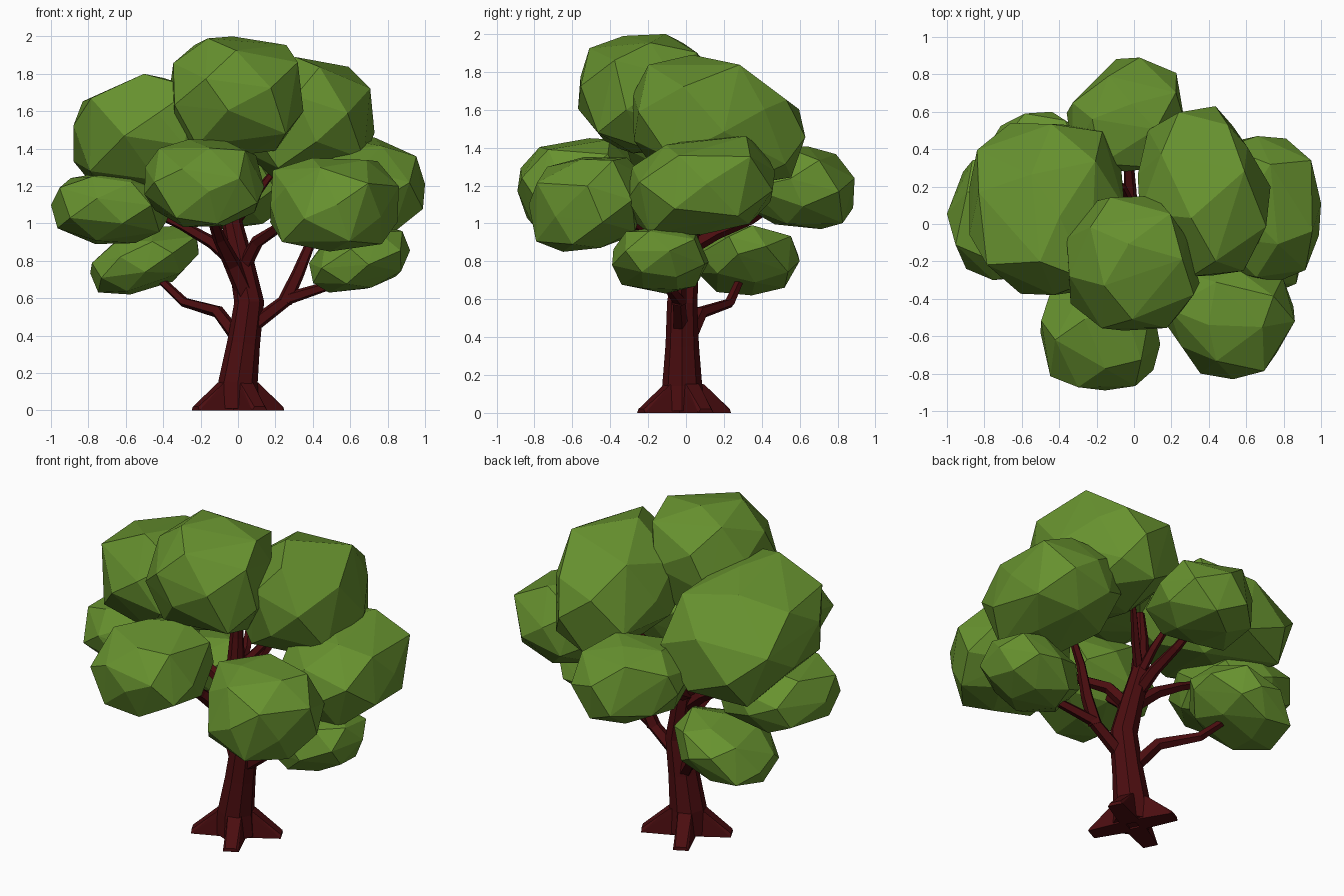
import bpy, bmesh, math, random
from mathutils import Vector

if "Cube" in bpy.data.objects:
    bpy.data.objects.remove(bpy.data.objects["Cube"])

random.seed(4)


def material(name, rgb):
    m = bpy.data.materials.new(name)
    m.diffuse_color = (*rgb, 1)
    m.use_nodes = True
    m.node_tree.nodes["Principled BSDF"].inputs["Base Color"].default_value = m.diffuse_color
    return m


LEAF = material("leaf green", (0.135, 0.285, 0.028))
BARK = material("dark red bark", (0.07, 0.004, 0.005))


def finish(name, bm, mat):
    bmesh.ops.recalc_face_normals(bm, faces=bm.faces)
    mesh = bpy.data.meshes.new(name)
    bm.to_mesh(mesh)
    bm.free()
    mesh.materials.append(mat)
    ob = bpy.data.objects.new(name, mesh)
    bpy.context.collection.objects.link(ob)
    return ob


def hull(name, points, mat):
    bm = bmesh.new()
    for p in points:
        bm.verts.new(p)
    bmesh.ops.convex_hull(bm, input=bm.verts)
    loose = [v for v in bm.verts if not v.link_faces]
    bmesh.ops.delete(bm, geom=loose, context='VERTS')
    return finish(name, bm, mat)


def clump(name, lo, hi, shear=(0, 0), trims=(), boxy=3.0, count=26):
    """Faceted, slightly boxy leaf clump filling the box lo..hi, trimmed by planes."""
    pts, turn = [], random.uniform(0, 6.28)
    for i in range(count):
        z = 1 - 2 * (i + 0.5) / count
        r = math.sqrt(1 - z * z)
        a = i * 2.39996 + turn
        v = Vector((r * math.cos(a), r * math.sin(a), z))
        v += Vector([random.uniform(-0.1, 0.1) for _ in range(3)])
        v /= sum(abs(c) ** boxy for c in v) ** (1 / boxy)
        v.z += shear[0] * v.x + shear[1] * v.y
        pts.append(v)
    for k in range(3):
        a, b = min(p[k] for p in pts), max(p[k] for p in pts)
        for p in pts:
            p[k] = lo[k] + (p[k] - a) / (b - a) * (hi[k] - lo[k])
    for direction, limit in trims:
        d = Vector(direction).normalized()
        for p in pts:
            p -= d * max(0, p.dot(d) - limit)
    return hull(name, pts, LEAF)


def limb(name, path, radii, sides=6):
    """Tapered tube along a path, with flat sides."""
    bm = bmesh.new()
    pts = [Vector(p) for p in path]
    rings = []
    for i, p in enumerate(pts):
        d = (pts[min(i + 1, len(pts) - 1)] - pts[max(i - 1, 0)]).normalized()
        if i == 0 and p.z == 0:
            d = Vector((0, 0, 1))
        u = (Vector((0, 1, 0)) - d * d.y).normalized()
        w = d.cross(u)
        rings.append([bm.verts.new(p + radii[i] * (
            u * math.cos(2 * math.pi * k / sides) + w * math.sin(2 * math.pi * k / sides)))
            for k in range(sides)])
    for a, b in zip(rings, rings[1:]):
        for k in range(sides):
            n = (k + 1) % sides
            bm.faces.new((a[k], a[n], b[n], b[k]))
    bm.faces.new(rings[0])
    bm.faces.new(rings[-1])
    return finish(name, bm, BARK)


D = Vector((0.82, 0.57, 0))   # diagonal used for trimming

# Leaf clumps: upper crown
clump("crown_top_front", (-0.36, -0.57, 1.37), (0.35, 0.15, 2.0), trims=[(D, 0.19)], boxy=3)
clump("crown_top_left", (-0.88, -0.38, 1.1), (-0.05, 0.54, 1.80), (0, -0.3),
      [(D, 0.20), (-D, 0.77)])
clump("crown_top_right", (0.02, -0.28, 1.19), (0.73, 0.63, 1.89), (0, -0.12),
      [(D, 0.733), ((0, 0.6, 0.8), 1.64)])
# Leaf clumps: middle ring
clump("crown_left", (-1.0, -0.3, 0.89), (-0.36, 0.38, 1.28), boxy=2.5)
clump("crown_front", (-0.5, -0.89, 0.98), (0.14, -0.28, 1.45), (0, 0.15))
clump("crown_front_right", (0.14, -0.83, 0.85), (0.86, -0.22, 1.35), (0, 0.15),
      [(-D, 0.165), ((0.82, -0.57, 0), 1.02)])
clump("crown_right", (0.36, -0.31, 0.93), (1.0, 0.47, 1.46), (0, 0.2))
clump("crown_back", (-0.36, 0.28, 0.97), (0.27, 0.89, 1.41), (0, -0.15),
      [((-1, 1, 0), 0.69)])
# Leaf clumps: low side branches
clump("low_clump_left", (-0.79, 0.06, 0.62), (-0.21, 0.6, 0.99), (0.45, 0), boxy=2.5)
clump("low_clump_right", (0.38, -0.39, 0.63), (0.92, 0.12, 0.99), (0.3, 0), boxy=2.5)

# Trunk
limb("trunk",
     [(0, -0.02, 0.01), (0, -0.02, 0.15), (0.03, -0.02, 0.36), (0.06, -0.02, 0.58),
      (0.02, 0, 0.78), (-0.03, 0.02, 1.0), (-0.03, 0.03, 1.2), (-0.02, 0.03, 1.37)],
     [0.115, 0.105, 0.088, 0.08, 0.068, 0.055, 0.04, 0.025], 8)

# Root flares
for i in range(4):
    a = math.radians(27 + 90 * i)
    out, side = Vector((math.cos(a), math.sin(a), 0)), Vector((-math.sin(a), math.cos(a), 0))
    pts = []
    for r, half, top in ((0.03, 0.06, 0.17), (0.1, 0.055, 0.15), (0.255, 0.045, 0.02)):
        for s in (-half, half):
            for z in (0, top):
                pts.append(out * r + side * (s if z == 0 else s * 0.7) + Vector((0, -0.01, z)))
    hull(f"root_{i + 1}", pts, BARK)

# Branches
branches = {
    "branch_low_left": [(0.02, 0, 0.36), (-0.11, 0.08, 0.53), (-0.29, 0.23, 0.58), (-0.5, 0.32, 0.78)],
    "branch_low_right": [(0.06, -0.03, 0.44), (0.27, -0.04, 0.6), (0.46, -0.09, 0.66), (0.62, -0.13, 0.78)],
    "branch_right": [(0.25, -0.04, 0.58), (0.32, -0.03, 0.73), (0.39, 0, 0.9), (0.52, 0.04, 1.1)],
    "branch_front": [(0.06, -0.02, 0.58), (-0.03, -0.09, 0.78), (-0.1, -0.22, 0.92), (-0.16, -0.45, 1.1)],
    "branch_front_right": [(0.02, 0.0, 0.75), (0.1, -0.1, 0.9), (0.22, -0.24, 0.98), (0.38, -0.4, 1.06)],
    "branch_left": [(0.0, 0.0, 0.78), (-0.14, 0.03, 0.9), (-0.3, 0.05, 0.99), (-0.5, 0.05, 1.08)],
    "branch_back": [(-0.02, 0.0, 0.86), (-0.02, 0.16, 0.95), (-0.03, 0.34, 1.02), (-0.05, 0.5, 1.12)],
    "branch_upper_left": [(-0.02, 0.03, 0.98), (-0.03, 0.13, 1.1), (-0.06, 0.2, 1.2), (-0.16, 0.25, 1.3)],
    "branch_upper_right": [(-0.02, 0.02, 1.0), (0.07, 0.1, 1.12), (0.16, 0.19, 1.24), (0.28, 0.29, 1.38)],
}
for name, path in branches.items():
    thick = 0.055 if name == "branch_front" else 0.03 if "upper" in name else 0.042
    limb(name, path, [thick, thick * 0.85, thick * 0.65, thick * 0.45], 5)
